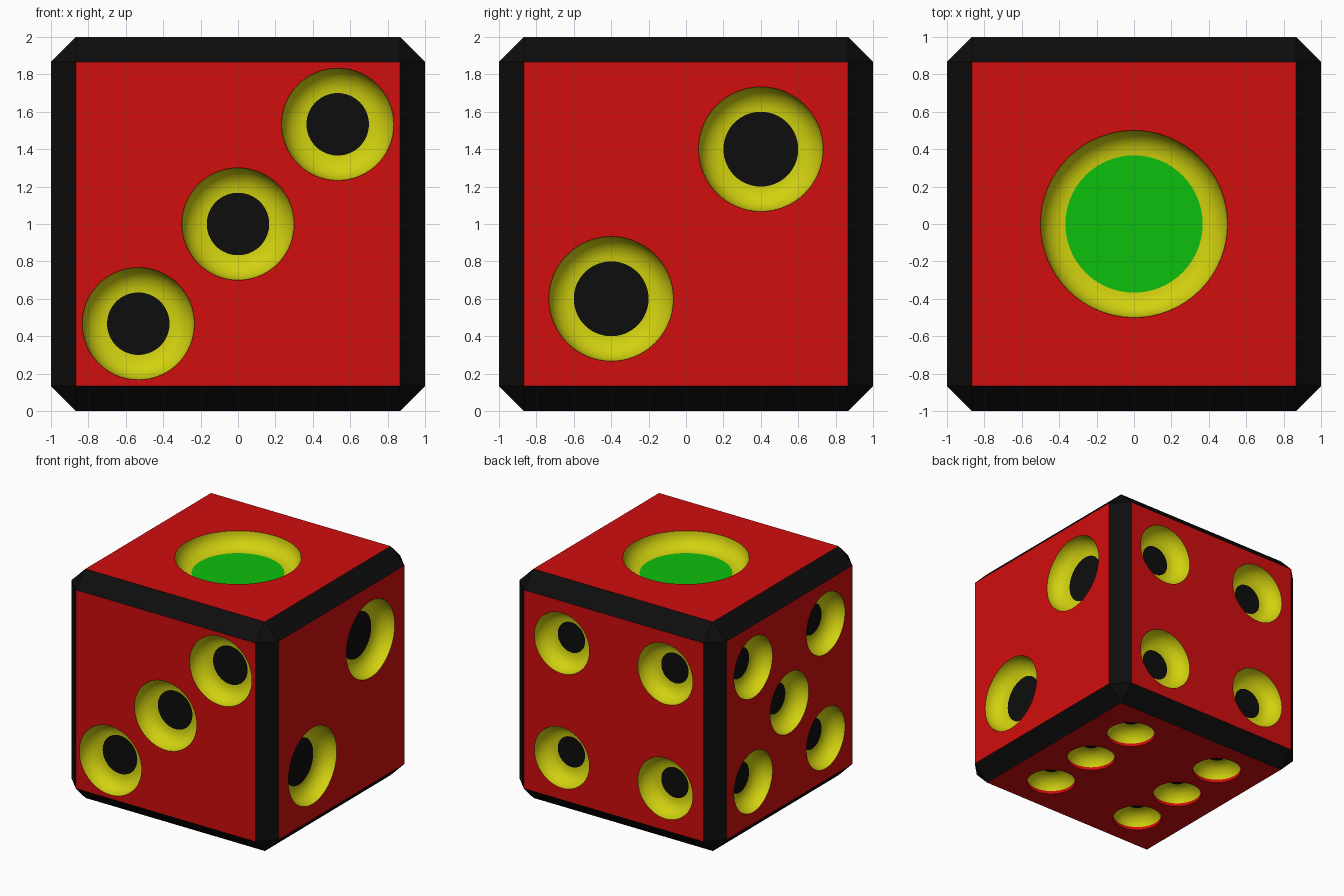
import bpy, bmesh, math
from mathutils import Matrix, Vector

default = bpy.data.objects.get("Cube")
if default:
    bpy.data.objects.remove(default, do_unlink=True)

CHAMFER = 0.133     # edge chamfer, also depth and rounding of the dishes
HALF = 1 - CHAMFER  # half width of a flat panel
SEGMENTS = 64
RINGS = 8


def material(name, colour):
    mat = bpy.data.materials.new(name)
    mat.use_nodes = True
    rgba = (*colour, 1)
    mat.diffuse_color = rgba
    bsdf = next(n for n in mat.node_tree.nodes if n.type == 'BSDF_PRINCIPLED')
    bsdf.inputs["Base Color"].default_value = rgba
    bsdf.inputs["Roughness"].default_value = 0.6
    return mat


red = material("red", (0.64, 0.004, 0.004))
black = material("black", (0.004, 0.004, 0.004))
yellow = material("yellow", (0.64, 0.64, 0.005))
green = material("green", (0.004, 0.53, 0.004))


def add_object(name, bm, mats, matrix=Matrix()):
    mesh = bpy.data.meshes.new(name)
    bm.to_mesh(mesh)
    bm.free()
    for mat in mats:
        mesh.materials.append(mat)
    obj = bpy.data.objects.new(name, mesh)
    obj.matrix_world = matrix
    bpy.context.collection.objects.link(obj)
    return obj


def ring(bm, cx, cy, radius, z=0.0):
    angles = [2 * math.pi * i / SEGMENTS for i in range(SEGMENTS)]
    return [bm.verts.new((cx + radius * math.cos(a), cy + radius * math.sin(a), z))
            for a in angles]


def panel(name, pips, radius, matrix):
    """Flat square with a round hole for every pip."""
    bm = bmesh.new()
    square = [bm.verts.new((x * HALF, y * HALF, 0))
              for x, y in ((-1, -1), (1, -1), (1, 1), (-1, 1))]
    loops = [square] + [ring(bm, x, y, radius) for x, y in pips]
    edges = [bm.edges.new((loop[i - 1], loop[i]))
             for loop in loops for i in range(len(loop))]
    bmesh.ops.triangle_fill(bm, use_beauty=True, edges=edges, normal=(0, 0, 1))
    for face in bm.faces:
        face.normal_update()
        if face.normal.z < 0:
            face.normal_flip()
    add_object(name, bm, [red], matrix)


def dish(name, x, y, radius, floor, matrix, red_lip):
    """Hollow with a quarter-round wall and a flat coloured floor."""
    bm = bmesh.new()
    rings = []
    for i in range(RINGS + 1):
        t = math.pi / 2 * i / RINGS
        rings.append(ring(bm, x, y, radius - CHAMFER * (1 - math.cos(t)),
                          -CHAMFER * math.sin(t)))
    for i in range(RINGS):
        outer, inner = rings[i], rings[i + 1]
        for k in range(SEGMENTS):
            n = (k + 1) % SEGMENTS
            face = bm.faces.new((outer[k], outer[n], inner[n], inner[k]))
            face.smooth = True
            face.material_index = 2 if red_lip and i == 0 else 0
    bm.faces.new(rings[-1]).material_index = 1
    add_object(name, bm, [yellow, floor, red], matrix)


# Chamfered frame: a bevelled cube without its six large faces
bm = bmesh.new()
bmesh.ops.create_cube(bm, size=2)
bmesh.ops.bevel(bm, geom=bm.edges[:], offset=CHAMFER, segments=1,
                affect='EDGES', profile=0.5)
bmesh.ops.recalc_face_normals(bm, faces=bm.faces[:])
large = [f for f in bm.faces if f.calc_area() > 1]
bmesh.ops.delete(bm, geom=large, context='FACES')
add_object("edge_frame", bm, [black], Matrix.Translation((0, 0, 1)))

# Sides: right axis, up axis, pip radius, floor colour, pip centres
corners = [(x, y) for x in (-0.5, 0.5) for y in (-0.5, 0.5)]
sides = {
    "top": ((1, 0, 0), (0, 1, 0), 0.5, green, [(0, 0)]),
    "left": ((0, 1, 0), (0, 0, 1), 0.333, black, [(-0.4, -0.4), (0.4, 0.4)]),
    "front": ((1, 0, 0), (0, 0, 1), 0.3, black,
              [(-0.533, -0.533), (0, 0), (0.533, 0.533)]),
    "back": ((-1, 0, 0), (0, 0, 1), 0.265, black, corners),
    "right": ((0, -1, 0), (0, 0, 1), 0.265, black, corners + [(0, 0)]),
    "bottom": ((1, 0, 0), (0, -1, 0), 0.2, black,
               [(x, y) for x in (-0.467, 0.467) for y in (-0.515, 0, 0.515)]),
}

for side, (u, v, radius, floor, pips) in sides.items():
    u, v = Vector(u), Vector(v)
    n = u.cross(v)
    turn = Matrix((u, v, n)).transposed().to_4x4()
    place = Matrix.Translation(Vector((0, 0, 1)) + n) @ turn
    panel(side + "_panel", pips, radius, place)
    for i, (x, y) in enumerate(pips, 1):
        dish(f"{side}_pip_{i}", x, y, radius, floor, place, side == "bottom")
